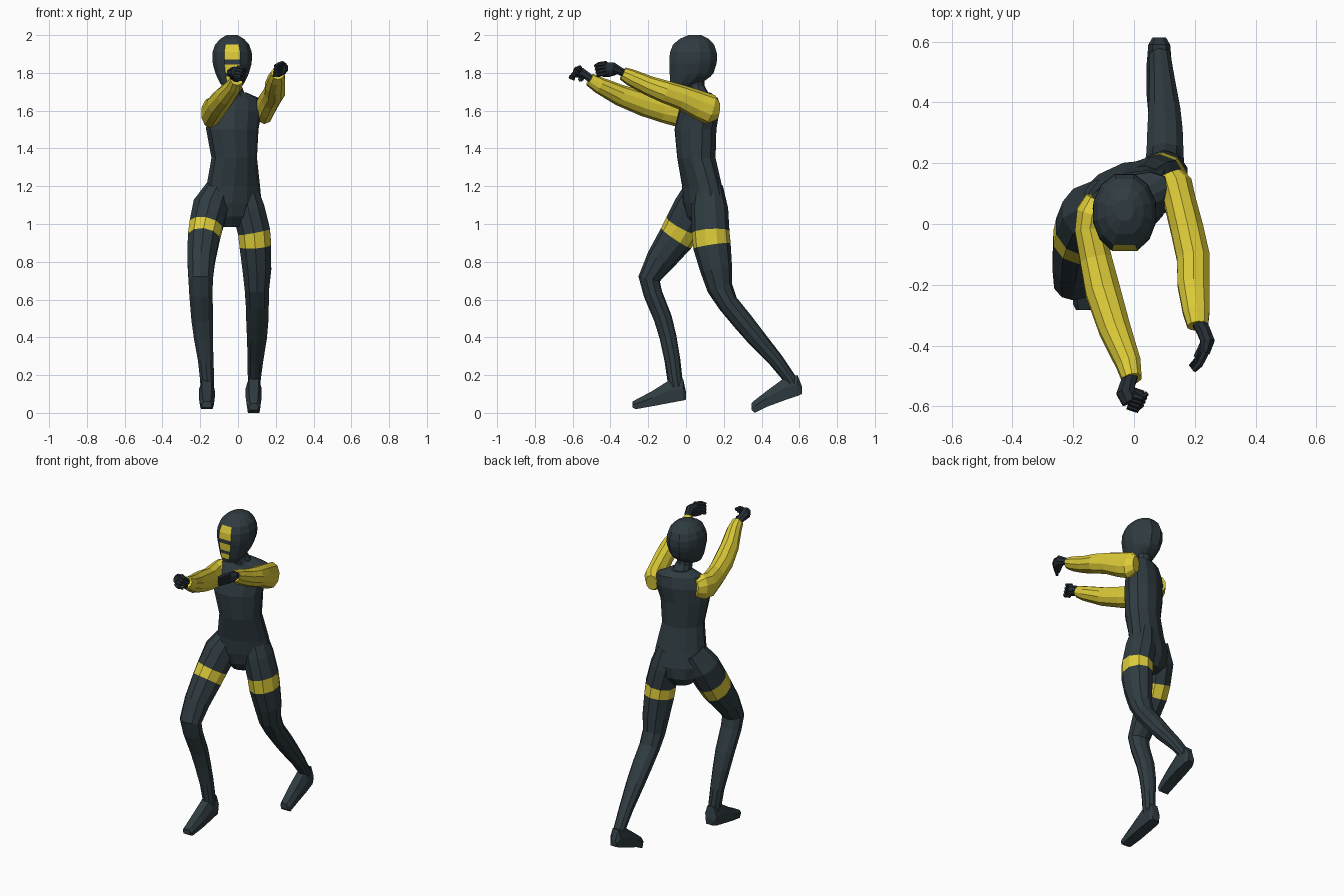
import bpy, bmesh, math
from mathutils import Vector


def material(name, rgb):
    m = bpy.data.materials.new(name)
    m.diffuse_color = (*rgb, 1)
    return m


MATS = [material("dark slate", (0.029, 0.045, 0.053)),
        material("yellow", (0.72, 0.60, 0.04)),
        material("glove black", (0.019, 0.026, 0.033))]
DARK, YELLOW, GLOVE = 0, 1, 2


def even(n):
    return [math.radians(360 * (i + 0.5) / n) for i in range(n)]


def oval(c, u, v, ru, rv, angles):
    return [c + u * (ru * math.cos(a)) + v * (rv * math.sin(a)) for a in angles]


def limb(points, n=10):
    """Rings square to a path; each point is x, y, z, width radius, depth radius."""
    cs = [Vector(p[:3]) for p in points]
    rings = []
    for i, p in enumerate(points):
        t = (cs[min(i + 1, len(cs) - 1)] - cs[max(i - 1, 0)]).normalized()
        ref = Vector((1, 0, 0)) if abs(t.x) < 0.8 else Vector((0, 0, 1))
        u = (ref - t * ref.dot(t)).normalized()
        rings.append(oval(cs[i], u, t.cross(u), p[3], p[4], even(n)))
    return rings


def build(name, parts, rule):
    """Skin every ring list; rule(segment, side) gives the colour."""
    bm = bmesh.new()
    for rings in parts:
        vs = [[bm.verts.new(co) for co in r] for r in rings]
        n = len(vs[0])
        for s in range(len(vs) - 1):
            for k in range(n):
                f = bm.faces.new((vs[s][k], vs[s][(k + 1) % n],
                                  vs[s + 1][(k + 1) % n], vs[s + 1][k]))
                f.material_index = rule(s, k)
        for end in (vs[0], vs[-1]):
            bm.faces.new(end).material_index = rule(0, 0)
    bmesh.ops.recalc_face_normals(bm, faces=bm.faces)
    me = bpy.data.meshes.new(name)
    bm.to_mesh(me)
    bm.free()
    for m in MATS:
        me.materials.append(m)
    ob = bpy.data.objects.new(name, me)
    bpy.context.collection.objects.link(ob)
    return ob


def plain(colour):
    return lambda s, k: colour


# Torso: flat ovals turned so the right shoulder leads (z, x, y, width, depth)
yaw = math.radians(25)
U = Vector((math.cos(yaw), math.sin(yaw), 0))
V = Vector((-math.sin(yaw), math.cos(yaw), 0))
torso = [(0.985, -0.04, 0.10, 0.06, 0.05), (1.04, -0.04, 0.10, 0.12, 0.09),
         (1.11, -0.035, 0.095, 0.17, 0.10), (1.20, -0.025, 0.085, 0.15, 0.095),
         (1.35, -0.02, 0.055, 0.125, 0.10), (1.50, -0.03, 0.05, 0.145, 0.105),
         (1.60, -0.02, 0.07, 0.155, 0.095), (1.665, -0.012, 0.085, 0.135, 0.07),
         (1.695, -0.015, 0.075, 0.065, 0.055)]
build("torso", [[oval(Vector((x, y, z)), U, V, a, b, even(12))
                 for z, x, y, a, b in torso]], plain(DARK))
build("neck", [limb([(-0.015, 0.075, 1.66, 0.06, 0.055),
                     (-0.025, 0.05, 1.72, 0.048, 0.05),
                     (-0.03, 0.045, 1.79, 0.05, 0.05)])], plain(DARK))

# Head: one wide flat side at the front carries the yellow face stripes
half = [-67, -40, -12, 16, 44, 72]
angles = [math.radians(a) for a in half + [180 - a for a in reversed(half)]]
head = [(1.725, -0.02, 0.05, 0.065), (1.75, 0.0, 0.068, 0.092),
        (1.78, 0.02, 0.083, 0.115), (1.80, 0.028, 0.091, 0.124),
        (1.845, 0.034, 0.104, 0.133), (1.87, 0.036, 0.107, 0.135),
        (1.91, 0.037, 0.106, 0.132), (1.95, 0.038, 0.092, 0.116),
        (1.98, 0.042, 0.064, 0.082), (2.0, 0.045, 0.03, 0.036)]
X, Y = Vector((1, 0, 0)), Vector((0, 1, 0))
build("head", [[oval(Vector((-0.031, y, z)), X, Y, a, b, angles)
                for z, y, a, b in head]],
      lambda s, k: YELLOW if k == 11 and s in (1, 3, 5, 6) else DARK)


# Legs: the third segment is the yellow thigh band
def thigh_band(s, k):
    return YELLOW if s == 2 else DARK


build("right_leg", [limb([
    (-0.10, 0.075, 1.19, 0.07, 0.08), (-0.145, 0.035, 1.09, 0.098, 0.10),
    (-0.170, -0.015, 0.99, 0.092, 0.10), (-0.182, -0.052, 0.925, 0.088, 0.096),
    (-0.195, -0.135, 0.81, 0.077, 0.078), (-0.198, -0.195, 0.71, 0.068, 0.058),
    (-0.196, -0.175, 0.63, 0.065, 0.05), (-0.19, -0.122, 0.50, 0.06, 0.048),
    (-0.183, -0.095, 0.40, 0.053, 0.045), (-0.171, -0.072, 0.28, 0.043, 0.042),
    (-0.163, -0.058, 0.17, 0.039, 0.04), (-0.163, -0.045, 0.10, 0.037, 0.036)])],
    thigh_band)
build("left_leg", [limb([
    (0.03, 0.12, 1.20, 0.07, 0.075), (0.055, 0.125, 1.08, 0.09, 0.098),
    (0.085, 0.13, 0.958, 0.09, 0.10), (0.092, 0.137, 0.885, 0.088, 0.10),
    (0.10, 0.16, 0.76, 0.08, 0.085), (0.10, 0.18, 0.66, 0.068, 0.068),
    (0.102, 0.222, 0.58, 0.064, 0.055), (0.102, 0.30, 0.485, 0.061, 0.054),
    (0.10, 0.37, 0.40, 0.055, 0.05), (0.092, 0.475, 0.28, 0.043, 0.04),
    (0.086, 0.55, 0.18, 0.036, 0.033), (0.086, 0.575, 0.13, 0.033, 0.03)])],
    thigh_band)


# Feet: boxy cross-sections from heel to toe (y, bottom, top, half width)
def foot(name, x, stations):
    rings = []
    for y, lo, hi, w in stations:
        mid = lo + 0.55 * (hi - lo)
        rings.append([Vector((x + a * w, y, z)) for a, z in (
            (-0.85, lo), (0.85, lo), (1, mid), (0.6, hi), (-0.6, hi), (-1, mid))])
    build(name, [rings], plain(DARK))


foot("right_foot", -0.165, [
    (0.0, 0.07, 0.11, 0.026), (-0.015, 0.066, 0.18, 0.04), (-0.09, 0.052, 0.172, 0.042),
    (-0.18, 0.035, 0.115, 0.042), (-0.265, 0.02, 0.07, 0.035), (-0.283, 0.028, 0.06, 0.026)])
foot("left_foot", 0.083, [
    (0.614, 0.10, 0.14, 0.022), (0.59, 0.09, 0.20, 0.036), (0.52, 0.066, 0.185, 0.042),
    (0.43, 0.033, 0.118, 0.042), (0.365, 0.0, 0.068, 0.036), (0.347, 0.015, 0.05, 0.026)])

# Sleeves
build("right_sleeve", [limb([
    (-0.12, 0.085, 1.60, 0.04, 0.055), (-0.137, 0.04, 1.595, 0.054, 0.08),
    (-0.145, -0.02, 1.588, 0.052, 0.08), (-0.125, -0.12, 1.605, 0.055, 0.068),
    (-0.103, -0.22, 1.635, 0.06, 0.065), (-0.062, -0.35, 1.682, 0.054, 0.056),
    (-0.018, -0.46, 1.735, 0.043, 0.044), (-0.007, -0.51, 1.765, 0.034, 0.035)])],
    plain(YELLOW))
build("left_sleeve", [limb([
    (0.125, 0.168, 1.60, 0.035, 0.05), (0.138, 0.13, 1.605, 0.055, 0.08),
    (0.152, 0.07, 1.63, 0.054, 0.076), (0.175, -0.02, 1.67, 0.056, 0.065),
    (0.195, -0.11, 1.70, 0.057, 0.06), (0.196, -0.20, 1.733, 0.055, 0.052),
    (0.205, -0.29, 1.775, 0.046, 0.045), (0.21, -0.335, 1.797, 0.036, 0.035)])],
    plain(YELLOW))


# Hands: wrist and palm, four curled fingers in a row, and a thumb
def hand(name, palm, finger, spread, thumb):
    spread = Vector(spread)
    parts = [limb(palm, 8), limb([(*p, 0.012, 0.012) for p in thumb], 6)]
    for i in range(4):
        off = spread * (i - 1.5)
        parts.append(limb([(*(Vector(p) + off), r, r)
                           for p, r in zip(finger, (0.013, 0.012, 0.009))], 6))
    build(name, parts, plain(GLOVE))


hand("right_hand",
     [(-0.007, -0.495, 1.76, 0.022, 0.022), (-0.02, -0.525, 1.785, 0.026, 0.022),
      (-0.028, -0.555, 1.80, 0.032, 0.03), (-0.012, -0.585, 1.805, 0.03, 0.03)],
     [(-0.012, -0.58, 1.805), (0.018, -0.592, 1.80), (0.035, -0.575, 1.79)],
     (0.005, 0.012, 0.015),
     [(-0.03, -0.545, 1.785), (0.0, -0.55, 1.77), (0.03, -0.56, 1.765)])
hand("left_hand",
     [(0.21, -0.32, 1.795, 0.023, 0.023), (0.228, -0.35, 1.81, 0.024, 0.022),
      (0.242, -0.385, 1.825, 0.025, 0.032), (0.232, -0.425, 1.825, 0.018, 0.032)],
     [(0.232, -0.415, 1.825), (0.212, -0.455, 1.82), (0.192, -0.475, 1.81)],
     (0.003, -0.004, 0.017),
     [(0.235, -0.375, 1.80), (0.22, -0.41, 1.79), (0.205, -0.44, 1.79)])
